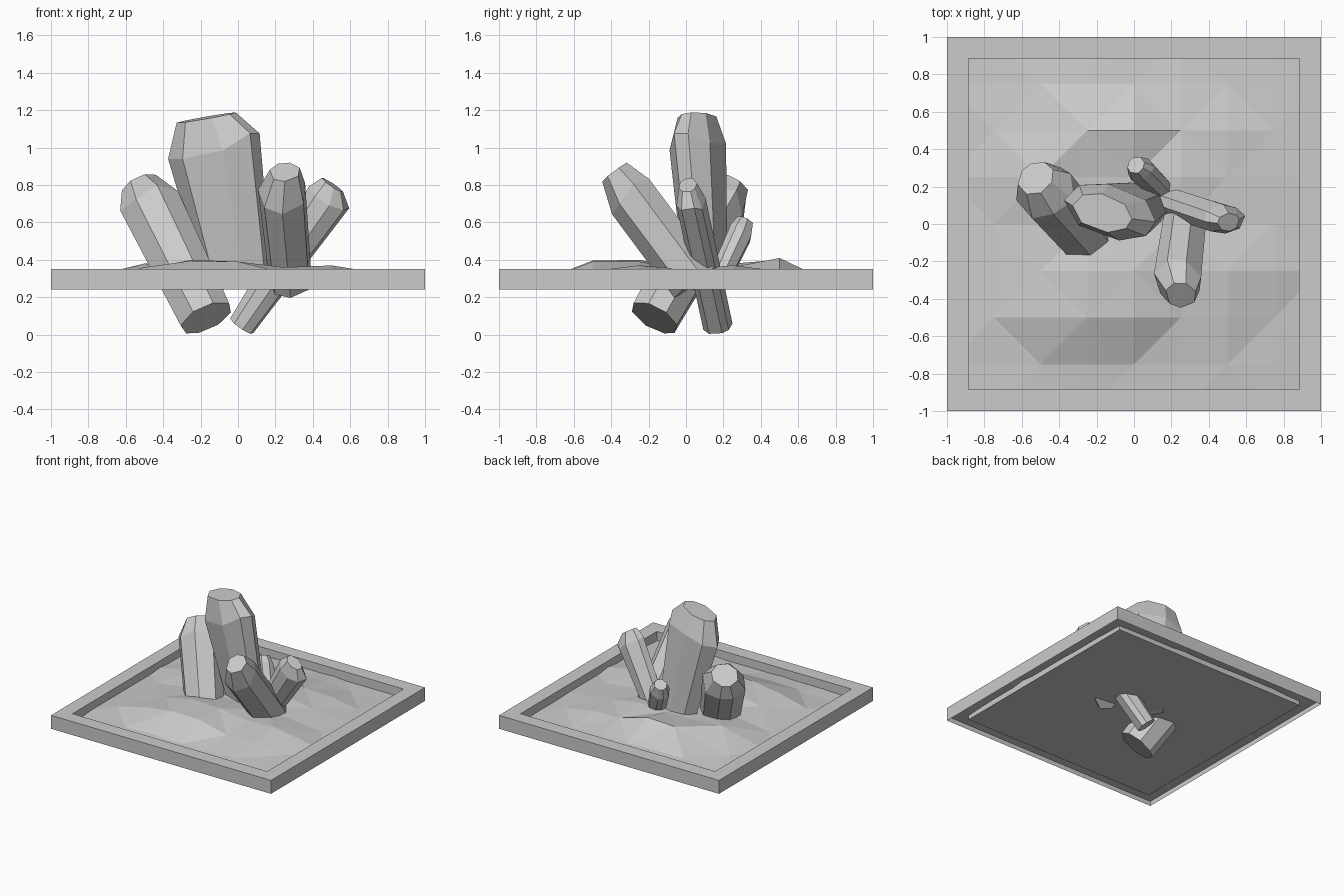
import bpy, bmesh, math, random
from mathutils import Vector

if "Cube" in bpy.data.objects:
    bpy.data.objects.remove(bpy.data.objects["Cube"])

random.seed(4)


def make_object(name, bm):
    bmesh.ops.recalc_face_normals(bm, faces=bm.faces)
    mesh = bpy.data.meshes.new(name)
    bm.to_mesh(mesh)
    bm.free()
    obj = bpy.data.objects.new(name, mesh)
    bpy.context.collection.objects.link(obj)
    return obj


def bridge(bm, lower, upper):
    n = len(lower)
    for i in range(n):
        j = (i + 1) % n
        bm.faces.new((lower[i], lower[j], upper[j], upper[i]))


def square(bm, half, z):
    return [bm.verts.new((sx * half, sy * half, z))
            for sx, sy in ((-1, -1), (1, -1), (1, 1), (-1, 1))]


def crystal(name, rings, wide, sides=8, phase=0.2):
    """Loft of rings (centre, wide radius, narrow radius) square to the axis."""
    axis = (Vector(rings[1][0]) - Vector(rings[0][0])).normalized()
    u = Vector(wide)
    u = (u - axis * u.dot(axis)).normalized()
    v = axis.cross(u)
    angles = [phase + (i + random.uniform(-0.2, 0.2)) * math.tau / sides
              for i in range(sides)]
    bm = bmesh.new()
    loops = []
    for k, (centre, a, b) in enumerate(rings):
        loop = []
        for ang in angles:
            # the shoulder edge zigzags a little along the axis
            slide = random.uniform(-0.3, 0.3) * b if k == 1 else 0
            loop.append(bm.verts.new(Vector(centre) + u * a * math.cos(ang)
                                     + v * b * math.sin(ang) + axis * slide))
        if loops:
            bridge(bm, loops[-1], loop)
        loops.append(loop)
    bm.faces.new(loops[0])
    bm.faces.new(loops[-1])
    return make_object(name, bm)


# frame: outer wall, flat rim, inner wall, and the tray floor
bm = bmesh.new()
loops = [square(bm, h, z) for h, z in
         ((1, 0.24), (1, 0.35), (0.885, 0.35), (0.885, 0.24))]
for lo, up in zip(loops, loops[1:]):
    bridge(bm, lo, up)
bm.faces.new(loops[-1])
make_object("frame", bm)

# uneven ground: quarter-unit grid, heights in hundredths, low at the border
heights = (
    (28, 29, 30, 29, 29, 30, 29),
    (30, 36, 39.5, 39, 33, 34, 30),
    (30, 35, 40, 39, 36, 37, 33),
    (30, 34, 35, 35, 35, 33, 30),
    (32, 38, 36, 36, 37, 33, 30),
    (30, 33, 40, 41, 34, 33, 29),
    (28, 30, 30, 29, 30, 28, 28),
)
bm = bmesh.new()
grid = []
for r in range(9):
    row = []
    for c in range(9):
        inner = 0 < r < 8 and 0 < c < 8
        z = heights[r - 1][c - 1] / 100 if inner else 0.275
        row.append(bm.verts.new((-0.995 + c * 0.24875 if c in (0, 8) else -1 + c * 0.25,
                                 -0.995 + r * 0.24875 if r in (0, 8) else -1 + r * 0.25, z)))
    grid.append(row)
for r in range(8):
    for c in range(8):
        p, q, s, t = grid[r][c], grid[r][c + 1], grid[r + 1][c + 1], grid[r + 1][c]
        if (r + c) % 2:
            bm.faces.new((p, q, s))
            bm.faces.new((p, s, t))
        else:
            bm.faces.new((p, q, t))
            bm.faces.new((q, s, t))
make_object("ground", bm)

# crystals: base ring, shoulder ring, cap ring
crystal("main_crystal", (((0.01, 0.11, 0.26), 0.18, 0.11),
                         ((-0.13, 0.065, 1.01), 0.26, 0.145),
                         ((-0.17, 0.06, 1.16), 0.165, 0.10)), (0.96, -0.25, 0))
crystal("left_crystal", (((-0.17, -0.17, 0.09), 0.15, 0.14),
                         ((-0.475, 0.18, 0.71), 0.17, 0.16),
                         ((-0.525, 0.245, 0.80), 0.105, 0.10)), (1, 0, 0))
crystal("front_crystal", (((0.28, 0.05, 0.28), 0.12, 0.14),
                          ((0.235, -0.30, 0.75), 0.135, 0.14),
                          ((0.25, -0.38, 0.87), 0.085, 0.085)), (1, 0, 0), 7)
crystal("right_crystal", (((0.02, 0.17, 0.045), 0.075, 0.08),
                          ((0.48, 0.025, 0.72), 0.125, 0.08),
                          ((0.505, 0.01, 0.80), 0.07, 0.05)), (0.83, 0, -0.55))
crystal("small_back_crystal", (((0.16, 0.17, 0.28), 0.065, 0.06),
                               ((0.035, 0.29, 0.54), 0.08, 0.07),
                               ((0.01, 0.315, 0.605), 0.05, 0.05)), (1, 0, 0))
